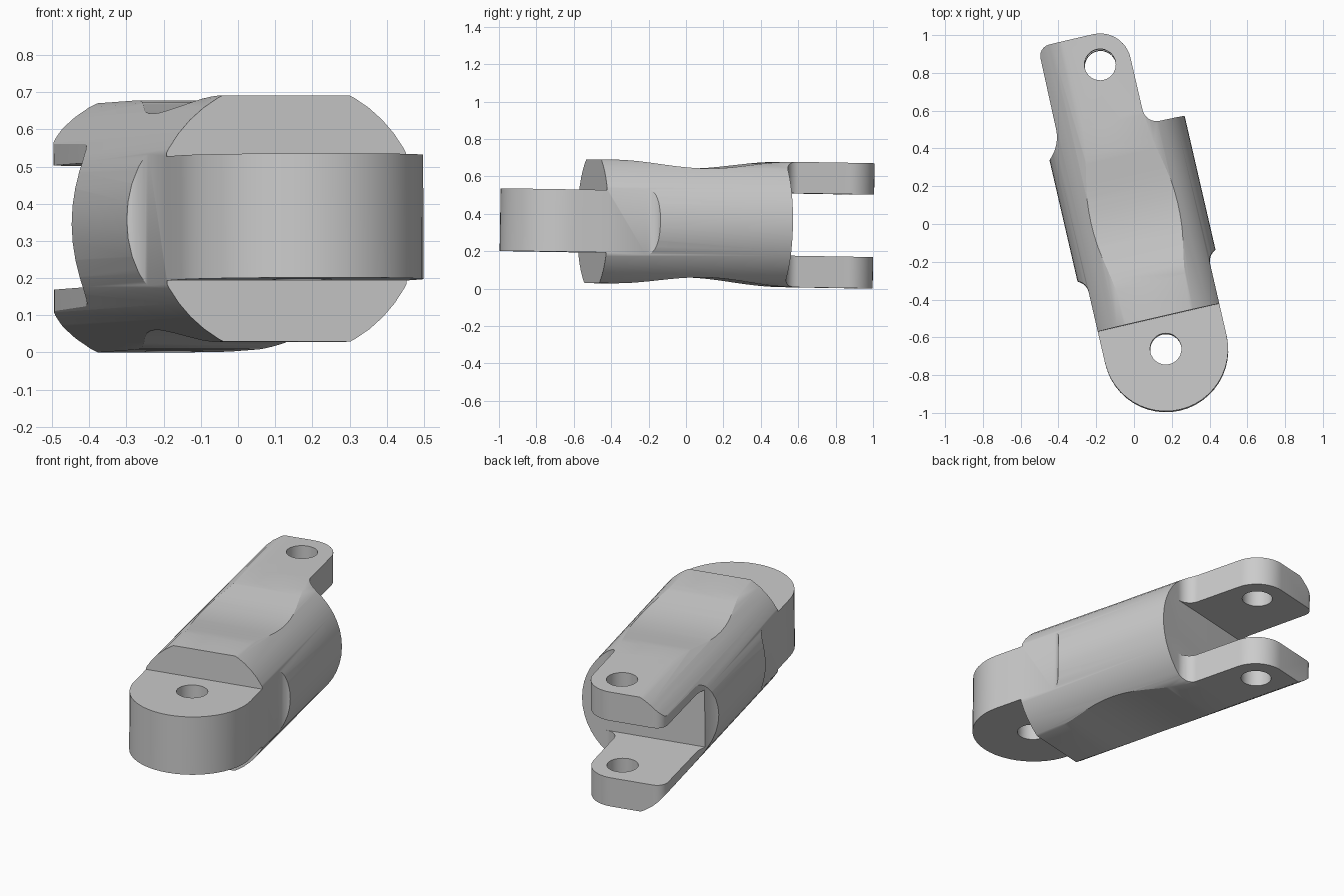
import bpy, bmesh
from math import sin, cos, pi, radians, sqrt
from mathutils import Matrix

old = bpy.data.objects.get("Cube")
if old:
    bpy.data.objects.remove(old, do_unlink=True)

steel = bpy.data.materials.new("grey_metal")
steel.use_nodes = True
GREY = (0.6, 0.6, 0.6, 1)
steel.diffuse_color = GREY
steel.node_tree.nodes["Principled BSDF"].inputs["Base Color"].default_value = GREY


def arc(cx, cy, r, start, end, n):
    angles = [radians(start + (end - start) * i / n) for i in range(n + 1)]
    return [(cx + r * cos(a), cy + r * sin(a)) for a in angles]


def prism(name, points, axis, depth):
    """Closed outline extruded symmetrically along x, y or z."""
    place = {"x": lambda p, d: (d, p[0], p[1]),
             "y": lambda p, d: (p[0], d, p[1]),
             "z": lambda p, d: (p[0], p[1], d)}[axis]
    bm = bmesh.new()
    low = [bm.verts.new(place(p, -depth)) for p in points]
    high = [bm.verts.new(place(p, depth)) for p in points]
    bm.faces.new(low)
    bm.faces.new(high)
    for i in range(len(points)):
        j = (i + 1) % len(points)
        bm.faces.new((low[i], low[j], high[j], high[i]))
    bmesh.ops.recalc_face_normals(bm, faces=bm.faces)
    mesh = bpy.data.meshes.new(name)
    bm.to_mesh(mesh)
    bm.free()
    mesh.materials.append(steel)
    obj = bpy.data.objects.new(name, mesh)
    bpy.context.collection.objects.link(obj)
    return obj


def combine(target, tool, operation):
    tool.hide_render = True
    mod = target.modifiers.new(operation, "BOOLEAN")
    mod.operation, mod.object, mod.solver = operation, tool, "EXACT"
    bpy.context.view_layer.objects.active = target
    bpy.ops.object.modifier_apply(modifier=mod.name)
    bpy.data.objects.remove(tool, do_unlink=True)


# Round bar running front to back
HOLES = (-0.685, 0.857)
link = prism("hinge_link", arc(0, 0, 0.375, 0, 352.5, 47), "y", 1.2)

# Side profile: thin tongue, step, waisted body, straight fork
waist = []
for i in range(17):
    t = i / 16
    waist.append((-0.45 + t, 0.331 + 0.004 * t - 0.042 * sin(pi * t) ** 2))
upper = [(-1.1, 0.167), (-0.515, 0.167), (-0.515, 0.331)] + waist + [(1.1, 0.335)]
lower = [(y, -z) for y, z in reversed(upper)]
combine(link, prism("side_profile", upper + lower, "x", 0.6), "INTERSECT")

# Plan outline: rounded tongue, filleted shoulders, offset fork
W = 0.33
plan = arc(0, HOLES[0], W, 180, 360, 24)
plan += arc(W + 0.07, -0.295, 0.07, 180, 90, 8)
plan += arc(0.24, 0.572, 0.075, 270, 180, 8)
plan += arc(0, HOLES[1], 0.165, 0, 90, 12)
plan += arc(-0.24, HOLES[1] + 0.105, 0.06, 90, 180, 6)
plan += arc(-0.5, 0.58, 0.196, 0, -65, 10)
plan += arc(-W - 0.07, -0.295, 0.07, 90, 0, 8)
# Square off the right rear shoulder outside the bar
corner = 24 + 1 + 9
plan[corner:corner] = [(0.45, -0.225), (0.45, 0.497)]
combine(link, prism("plan_outline", plan, "z", 0.6), "INTERSECT")

# Slot between the fork arms
slot = [(0.497, -0.167), (1.3, -0.167), (1.3, 0.167), (0.497, 0.167)]
combine(link, prism("fork_slot", slot, "x", 0.7), "DIFFERENCE")

# Pin holes
for y in HOLES:
    combine(link, prism("pin_hole", arc(0, y, 0.083, 0, 348.75, 31), "z", 0.8), "DIFFERENCE")

# Final pose
link.data.transform(Matrix.Translation((0, 0, 0.352))
                    @ Matrix.Rotation(radians(13), 4, "Z")
                    @ Matrix.Rotation(radians(-0.95), 4, "X")
                    @ Matrix.Translation((0.015, 0, 0)))
bpy.ops.object.select_all(action="DESELECT")
link.select_set(True)
bpy.context.view_layer.objects.active = link
bpy.ops.object.shade_smooth_by_angle(angle=radians(30))
